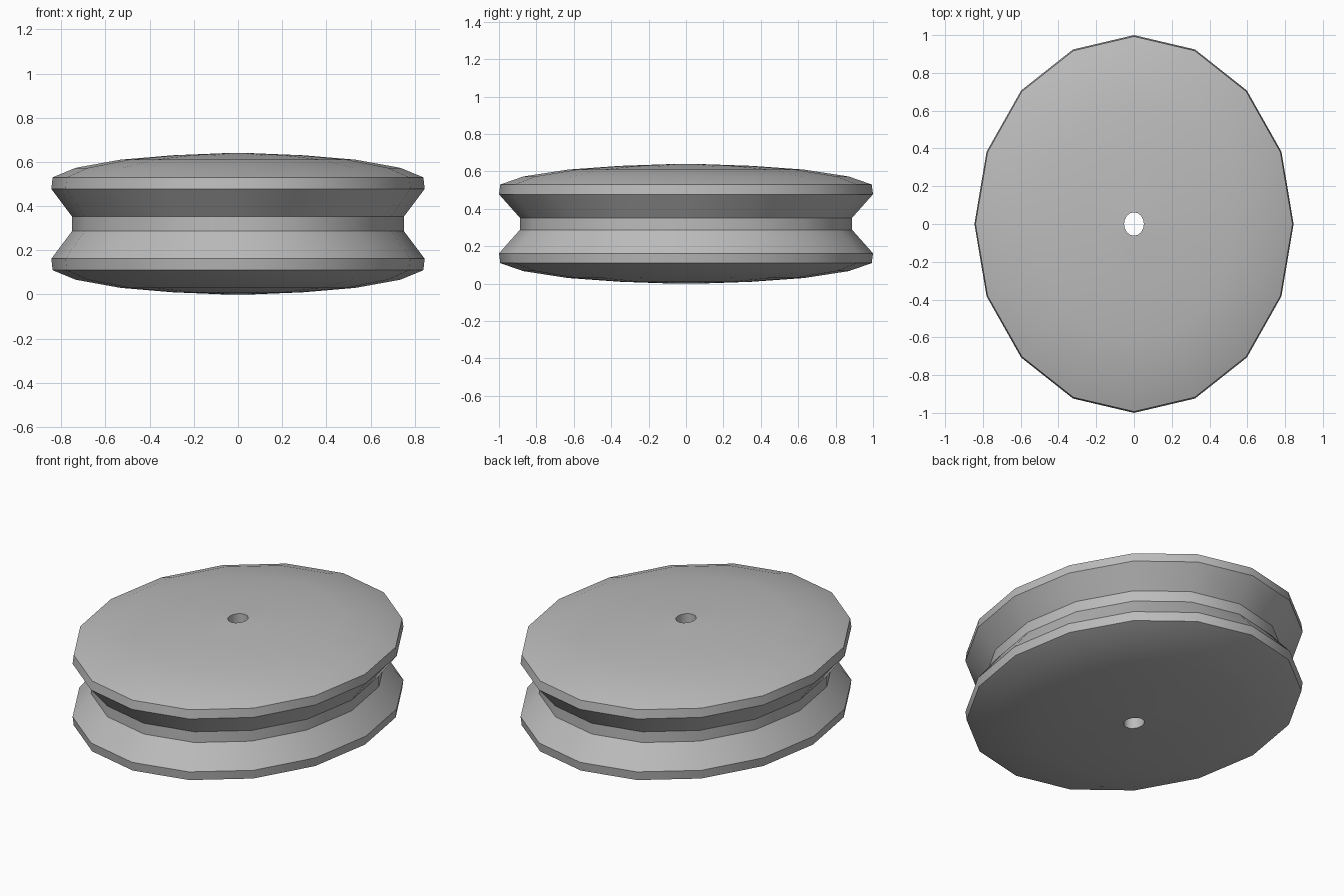
import bpy, bmesh, math

if "Cube" in bpy.data.objects:
    bpy.data.objects.remove(bpy.data.objects["Cube"])

SIDES = 16
RX, RY = 0.845, 1.0      # oval radii
MID = 0.32               # mirror height

# Upper half of the section: (radius factor, height above the middle)
upper = [(0.888, 0.032), (1.0, 0.158), (0.993, 0.21), (0.87, 0.253),
         (0.63, 0.29), (0.35, 0.31), (0.062, 0.32)]
section = [(r, MID - h) for r, h in reversed(upper)] + [(r, MID + h) for r, h in upper]

grey = bpy.data.materials.new("grey")
grey.diffuse_color = (0.5, 0.5, 0.5, 1)
grey.use_nodes = True
grey.node_tree.nodes["Principled BSDF"].inputs["Base Color"].default_value = grey.diffuse_color

# Grooved oval wheel; the closed section also forms the axle hole
bm = bmesh.new()
rings = []
for r, z in section:
    rings.append([bm.verts.new((RX * r * math.sin(2 * math.pi * i / SIDES),
                                RY * r * math.cos(2 * math.pi * i / SIDES), z))
                  for i in range(SIDES)])
for k, a in enumerate(rings):
    b = rings[(k + 1) % len(rings)]
    for i in range(SIDES):
        j = (i + 1) % SIDES
        bm.faces.new((a[i], a[j], b[j], b[i]))
bmesh.ops.recalc_face_normals(bm, faces=bm.faces)
mesh = bpy.data.meshes.new("pulley_wheel")
bm.to_mesh(mesh)
bm.free()
mesh.materials.append(grey)

wheel = bpy.data.objects.new("pulley_wheel", mesh)
bpy.context.collection.objects.link(wheel)
bpy.context.view_layer.objects.active = wheel
wheel.select_set(True)
bpy.ops.object.shade_smooth_by_angle(angle=math.radians(30))
